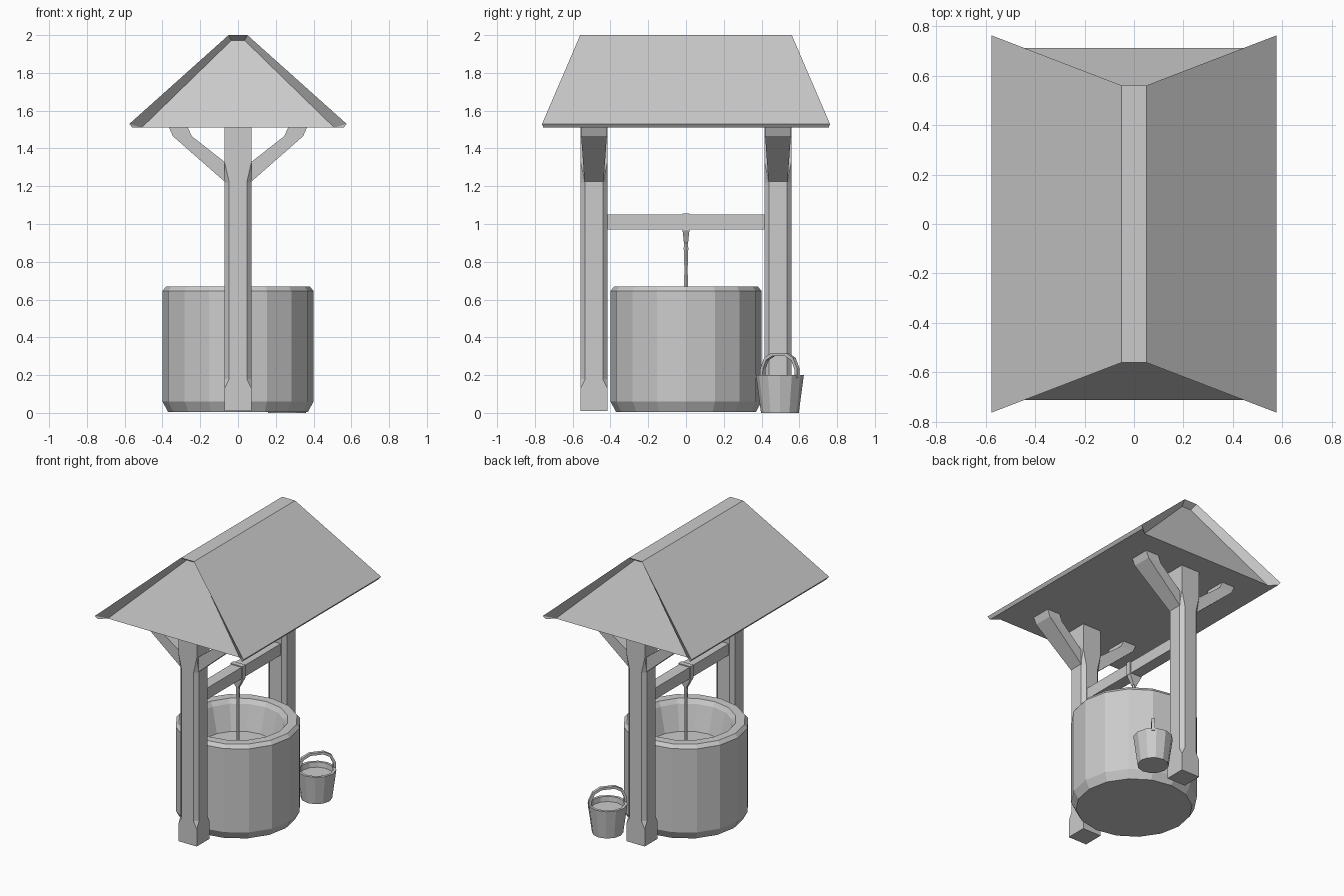
import bpy, bmesh
from math import sin, cos, pi
from mathutils import Vector

if "Cube" in bpy.data.objects:
    bpy.data.objects.remove(bpy.data.objects["Cube"])


def finish(name, bm):
    bmesh.ops.remove_doubles(bm, verts=bm.verts, dist=0.0005)
    bmesh.ops.recalc_face_normals(bm, faces=bm.faces)
    me = bpy.data.meshes.new(name)
    bm.to_mesh(me)
    bm.free()
    ob = bpy.data.objects.new(name, me)
    bpy.context.collection.objects.link(ob)
    return ob


def loft(name, rings):
    """Skin a list of equal-length point rings and cap both ends."""
    bm = bmesh.new()
    vs = [[bm.verts.new(p) for p in r] for r in rings]
    n = len(vs[0])
    for a, b in zip(vs, vs[1:]):
        for i in range(n):
            j = (i + 1) % n
            bm.faces.new((a[i], a[j], b[j], b[i]))
    bm.faces.new(vs[0])
    bm.faces.new(vs[-1])
    return finish(name, bm)


def lathe(name, profile, n, cx=0, cy=0):
    return loft(name, [[(cx + r * cos(2 * pi * i / n), cy + r * sin(2 * pi * i / n), z)
                        for i in range(n)] for r, z in profile])


def rect(x, y, z, hx, hy):
    return [(x - hx, y - hy, z), (x + hx, y - hy, z), (x + hx, y + hy, z), (x - hx, y + hy, z)]


# stone well with sunken inside
lathe("well_wall", [(.37, .005), (.40, .06), (.40, .645), (.38, .67), (.32, .67),
                    (.30, .64), (.25, .47)], 16)


# posts with stopped chamfers
def octagon(y, z, c, h=.0715):
    k = h - c
    return [(px, y + py, z) for px, py in ((h, -k), (h, k), (k, h), (-k, h),
                                           (-h, k), (-h, -k), (-k, -h), (k, -h))]


for side, s in (("front", -1), ("back", 1)):
    y = s * .487
    loft(side + "_post", [octagon(y, z, c) for z, c in
                          ((.01, 0), (.13, 0), (.18, .025), (1.22, .025), (1.33, 0), (1.515, 0))])
    # curved braces: lower point, upper point, half width
    for hand, m in (("left", -1), ("right", 1)):
        rings = []
        for (x0, z0), (x1, z1), w in (((.06, 1.215), (.06, 1.32), .05),
                                      ((.345, 1.465), (.245, 1.465), .068),
                                      ((.367, 1.515), (.267, 1.515), .07)):
            rings.append([(m * x0, y - w, z0), (m * x0, y + w, z0),
                          (m * x1, y + w, z1), (m * x1, y - w, z1)])
        loft(f"{side}_{hand}_brace", rings)

# crossbeam
loft("crossbeam", [rect(0, 0, .97, .04, .43), rect(0, 0, 1.05, .04, .43)])

# rope loop around the beam and hanging rope
loft("rope_loop", [rect(0, 0, .965, .047, .018), rect(0, 0, 1.056, .047, .018)])
loft("rope_knot", [rect(0, 0, .965, .045, .018), rect(0, 0, .90, .013, .011)])
lathe("rope", [(.009, .46), (.012, .68), (.010, .76), (.014, .87), (.012, .92)], 6)

# hipped-out roof with inset gables and flat underside
outer = [(.56, .755, 1.51), (.575, .762, 1.53), (.05, .56, 2.0)]
inner = [(.51, .712, 1.51), (.035, .517, 1.972)]
bm = bmesh.new()


def strip(pts, s):
    full = pts + [(-x, y, z) for x, y, z in reversed(pts)]
    return [bm.verts.new((x, s * y, z)) for x, y, z in full]


of, ob_ = strip(outer, -1), strip(outer, 1)
for i in range(5):
    bm.faces.new((of[i], of[i + 1], ob_[i + 1], ob_[i]))
bases = []
for s, o in ((-1, of), (1, ob_)):
    g = strip(inner, s)
    bm.faces.new(g)
    bm.faces.new((o[0], o[1], g[0]))
    bm.faces.new((o[1], o[2], g[1], g[0]))
    bm.faces.new((o[2], o[3], g[2], g[1]))
    bm.faces.new((o[3], o[4], g[3], g[2]))
    bm.faces.new((o[4], o[5], g[3]))
    bases.append([o[0], g[0], g[3], o[5]])
bm.faces.new(bases[0] + bases[1][::-1])
finish("roof", bm)

# bucket
bx, by = .26, .497
lathe("bucket", [(.10, 0), (.127, .20), (.108, .20), (.104, .165)], 12, bx, by)

# bucket handle: flat strip bent in an arch
d, n = Vector((.63, .777, 0)), Vector((-.777, .63, 0))
path = [(.118, .185), (.116, .235), (.092, .285), (.045, .31)]
path += [(-u, z) for u, z in reversed(path)]
rings = []
for u, z in path:
    c = Vector((bx, by, 0))
    k = Vector((u, z - .20)).normalized() * .009
    rings.append([c + d * (u + e * k.x) + n * (f * .011) + Vector((0, 0, z + e * k.y))
                  for e, f in ((-1, -1), (1, -1), (1, 1), (-1, 1))])
loft("bucket_handle", rings)
